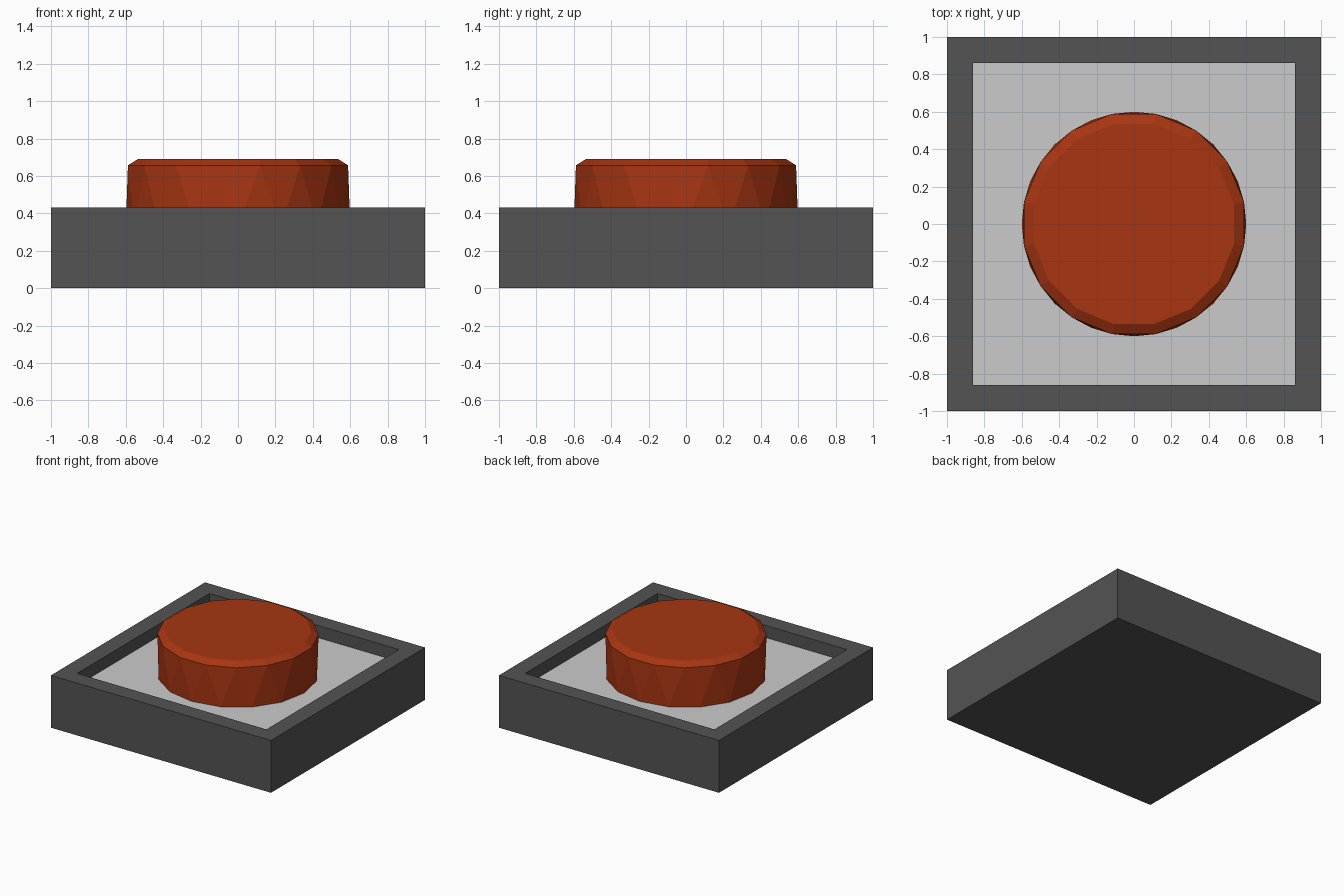
import bpy, bmesh
from math import sin, cos, pi, radians

if "Cube" in bpy.data.objects:
    bpy.data.objects.remove(bpy.data.objects["Cube"])


def material(name, rgb):
    m = bpy.data.materials.new(name)
    m.diffuse_color = (*rgb, 1)
    m.use_nodes = True
    m.node_tree.nodes["Principled BSDF"].inputs["Base Color"].default_value = m.diffuse_color
    return m


def finish(name, bm, mat=None):
    mesh = bpy.data.meshes.new(name)
    bm.to_mesh(mesh)
    bm.free()
    ob = bpy.data.objects.new(name, mesh)
    bpy.context.collection.objects.link(ob)
    if mat:
        mesh.materials.append(mat)
    return ob


def ring(bm, n, radius, z, turn):
    return [bm.verts.new((radius * cos(2 * pi * i / n + turn),
                          radius * sin(2 * pi * i / n + turn), z)) for i in range(n)]


HALF, INNER, RIM, FLOOR = 1.0, 0.86, 0.43, 0.33
SIDES = 16
dark = material("dark_casing", (0.087, 0.087, 0.087))
red = material("red_button", (0.386, 0.036, 0.006))

# Square casing with a recessed top, open where the plate sits
bm = bmesh.new()
profile = [(HALF, 0), (HALF, RIM), (INNER, RIM), (INNER, FLOOR)]
rings = [ring(bm, 4, half * 2 ** 0.5, z, pi / 4) for half, z in profile]
bm.faces.new(rings[0][::-1])
for low, high in zip(rings, rings[1:]):
    for i in range(4):
        j = (i + 1) % 4
        bm.faces.new((low[i], low[j], high[j], high[i]))
finish("casing", bm, dark)

# Plate at the bottom of the recess
bm = bmesh.new()
bm.faces.new(ring(bm, 4, INNER * 2 ** 0.5, FLOOR, pi / 4))
finish("plate", bm)

# Round button: upper rings turned half a side, giving triangular side facets
bm = bmesh.new()
for radius, z, turn in [(0.6, FLOOR, 0), (0.6, 0.657, pi / SIDES), (0.546, 0.69, pi / SIDES)]:
    ring(bm, SIDES, radius, z, turn)
bmesh.ops.convex_hull(bm, input=bm.verts[:])
bmesh.ops.dissolve_limit(bm, angle_limit=radians(0.5), verts=bm.verts[:], edges=bm.edges[:])
bmesh.ops.recalc_face_normals(bm, faces=bm.faces[:])
finish("button", bm, red)
